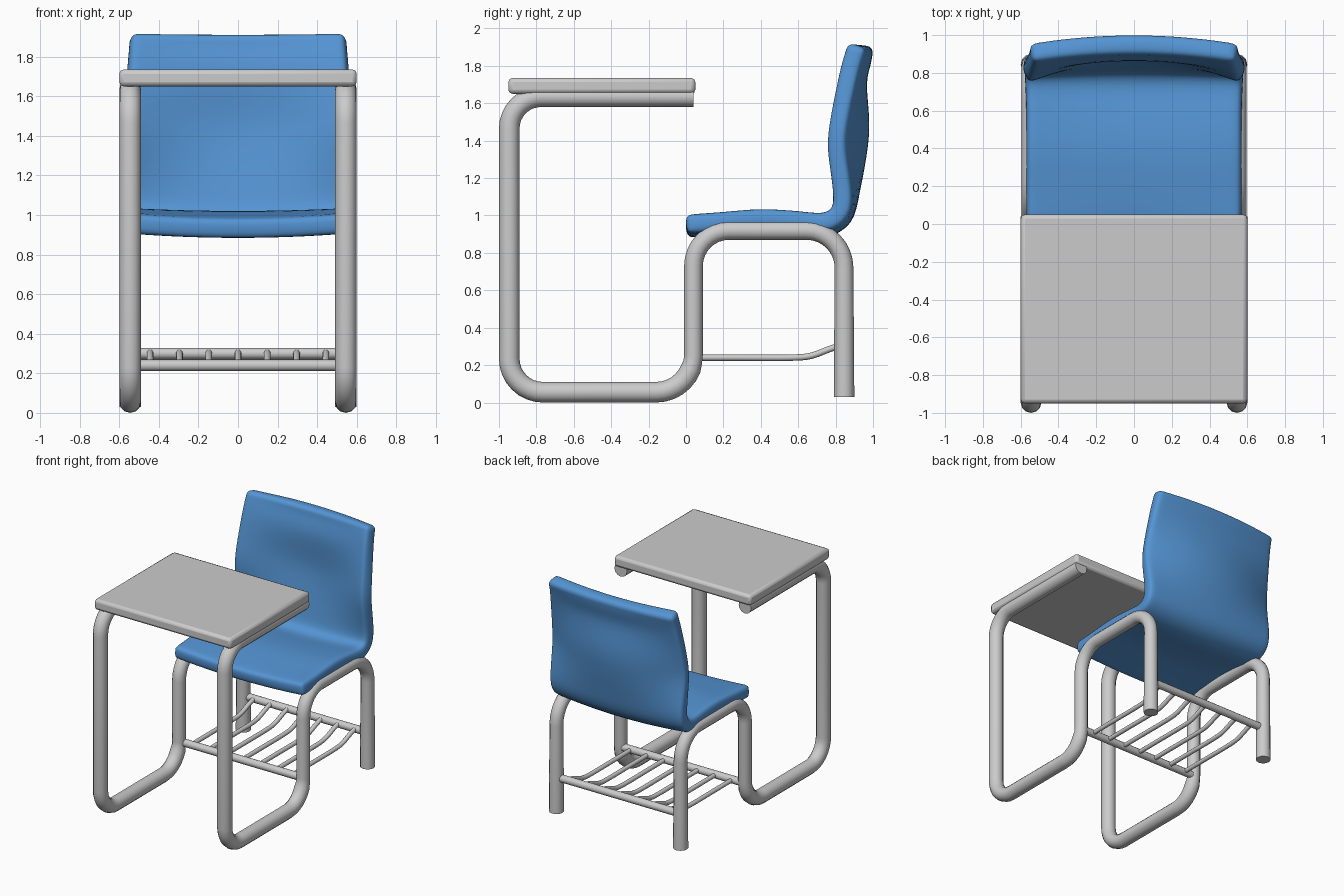
import bpy, math
from mathutils import Vector

if "Cube" in bpy.data.objects:
    bpy.data.objects.remove(bpy.data.objects["Cube"])


def fillet(corners, radii, steps=8):
    """Round the right-angled corners of a polyline."""
    pts = [Vector(corners[0])]
    for i in range(1, len(corners) - 1):
        c, r = Vector(corners[i]), radii[i - 1]
        a = c + (Vector(corners[i - 1]) - c).normalized() * r
        b = c + (Vector(corners[i + 1]) - c).normalized() * r
        o = a + b - c
        for k in range(steps + 1):
            t = k / steps * math.pi / 2
            pts.append(o + (a - o) * math.cos(t) + (b - o) * math.sin(t))
    return pts + [Vector(corners[-1])]


def smooth(obj, angle):
    bpy.ops.object.select_all(action='DESELECT')
    obj.select_set(True)
    bpy.context.view_layer.objects.active = obj
    bpy.ops.object.shade_smooth_by_angle(angle=math.radians(angle))


def tube(name, pts, radius, scale=lambda p: 1.0):
    cu = bpy.data.curves.new(name, 'CURVE')
    cu.dimensions = '3D'
    cu.fill_mode = 'FULL'
    cu.bevel_depth = radius
    cu.bevel_resolution = 4
    cu.use_fill_caps = True
    sp = cu.splines.new('POLY')
    sp.points.add(len(pts) - 1)
    for q, p in zip(sp.points, pts):
        q.co = (*p, 1)
        q.radius = scale(p)
    ob = bpy.data.objects.new(name, cu)
    bpy.context.collection.objects.link(ob)
    bpy.ops.object.select_all(action='DESELECT')
    ob.select_set(True)
    bpy.context.view_layer.objects.active = ob
    bpy.ops.object.convert(target='MESH')
    smooth(bpy.context.object, 40)


def catmull(pts, sub):
    pts = [Vector(p) for p in pts]
    ext = [2 * pts[0] - pts[1]] + pts + [2 * pts[-1] - pts[-2]]
    out = []
    for i in range(len(pts) - 1):
        a, b, c, d = ext[i:i + 4]
        for k in range(sub):
            t = k / sub
            out.append(0.5 * (2 * b + (c - a) * t + (2 * a - 5 * b + 4 * c - d) * t * t
                              + (3 * b - a - 3 * c + d) * t ** 3))
    return out + [pts[-1]]


# Side frames: one bent tube each, slightly thinner under the seat
side_path = [(0.04, 1.635), (-0.945, 1.635), (-0.945, 0.055), (0.04, 0.055),
             (0.04, 0.92), (0.845, 0.92), (0.845, 0.03)]
for side, s in (("left", -1), ("right", 1)):
    path = fillet([(s * 0.545, y, z) for y, z in side_path], [0.17, 0.18, 0.2, 0.19, 0.2])
    tube(side + "_side_frame", path, 0.055,
         lambda p: 0.91 if p.y > 0 and p.z > 0.2 and p.z < 1.2 else 1.0)

# Book rack: two cross bars and seven bent rods
for name, y, z in (("front_rack_bar", 0.05, 0.24), ("rear_rack_bar", 0.845, 0.3)):
    tube(name, [Vector((-0.545, y, z)), Vector((0.545, y, z))], 0.029)
rod_side = catmull([(0.05, 0.24), (0.3, 0.24), (0.56, 0.24), (0.67, 0.25),
                    (0.77, 0.287), (0.845, 0.308)], 3)
for i in range(7):
    x = (i - 3) * 0.148
    tube("rack_rod_%d" % (i + 1), [Vector((x, p.x, p.y)) for p in rod_side], 0.017)

# Desk top
bpy.ops.mesh.primitive_cube_add(size=1, location=(0, -0.45, 1.693))
desk = bpy.context.object
desk.name = "desk_top"
desk.scale = (1.2, 1.0, 0.085)
bpy.ops.object.transform_apply(location=False, rotation=False, scale=True)
bev = desk.modifiers.new("Bevel", 'BEVEL')
bev.width = 0.022
bev.segments = 2
smooth(desk, 30)

# Seat shell: centre and edge profiles (y, z) blended across the width
centre = [(0, .93), (.2, .955), (.4, .97), (.6, .95), (.74, .935), (.84, .99), (.875, 1.12),
          (.915, 1.33), (.93, 1.5), (.912, 1.71), (.94, 1.83), (.95, 1.91)]
edge = [(0, .957), (.2, .968), (.4, .985), (.6, .975), (.74, .965), (.825, 1.02), (.833, 1.14),
        (.795, 1.35), (.807, 1.5), (.855, 1.71), (.885, 1.83), (.915, 1.91)]
width = [(w, 0) for w in (.57, .57, .57, .57, .575, .58, .58, .58, .575, .56, .55, .545)]
cols = 16
verts, faces = [], []
rows = list(zip(catmull(centre, 2), catmull(edge, 2), catmull(width, 2)))
for c, e, w in rows:
    for i in range(cols + 1):
        u = 2 * i / cols - 1
        p = c.lerp(e, u * u)
        verts.append((u * w.x, p.x, p.y))
for r in range(len(rows) - 1):
    for i in range(cols):
        a = r * (cols + 1) + i
        faces.append((a, a + 1, a + cols + 2, a + cols + 1))
me = bpy.data.meshes.new("seat_shell")
me.from_pydata(verts, [], faces)
seat = bpy.data.objects.new("seat_shell", me)
bpy.context.collection.objects.link(seat)
mod = seat.modifiers.new("Solidify", 'SOLIDIFY')
mod.thickness = 0.105
mod.offset = 0
mod.use_even_offset = True
mod = seat.modifiers.new("Bevel", 'BEVEL')
mod.width = 0.03
mod.segments = 2
mod.limit_method = 'ANGLE'
mod.angle_limit = math.radians(55)
mod = seat.modifiers.new("Subdivision", 'SUBSURF')
mod.levels = mod.render_levels = 1
me.polygons.foreach_set("use_smooth", [True] * len(me.polygons))
blue = bpy.data.materials.new("blue_plastic")
blue.diffuse_color = (0.09, 0.3, 0.66, 1)
blue.use_nodes = True
blue.node_tree.nodes["Principled BSDF"].inputs["Base Color"].default_value = blue.diffuse_color
me.materials.append(blue)

# Darker metal is left plain grey, as is the desk top
